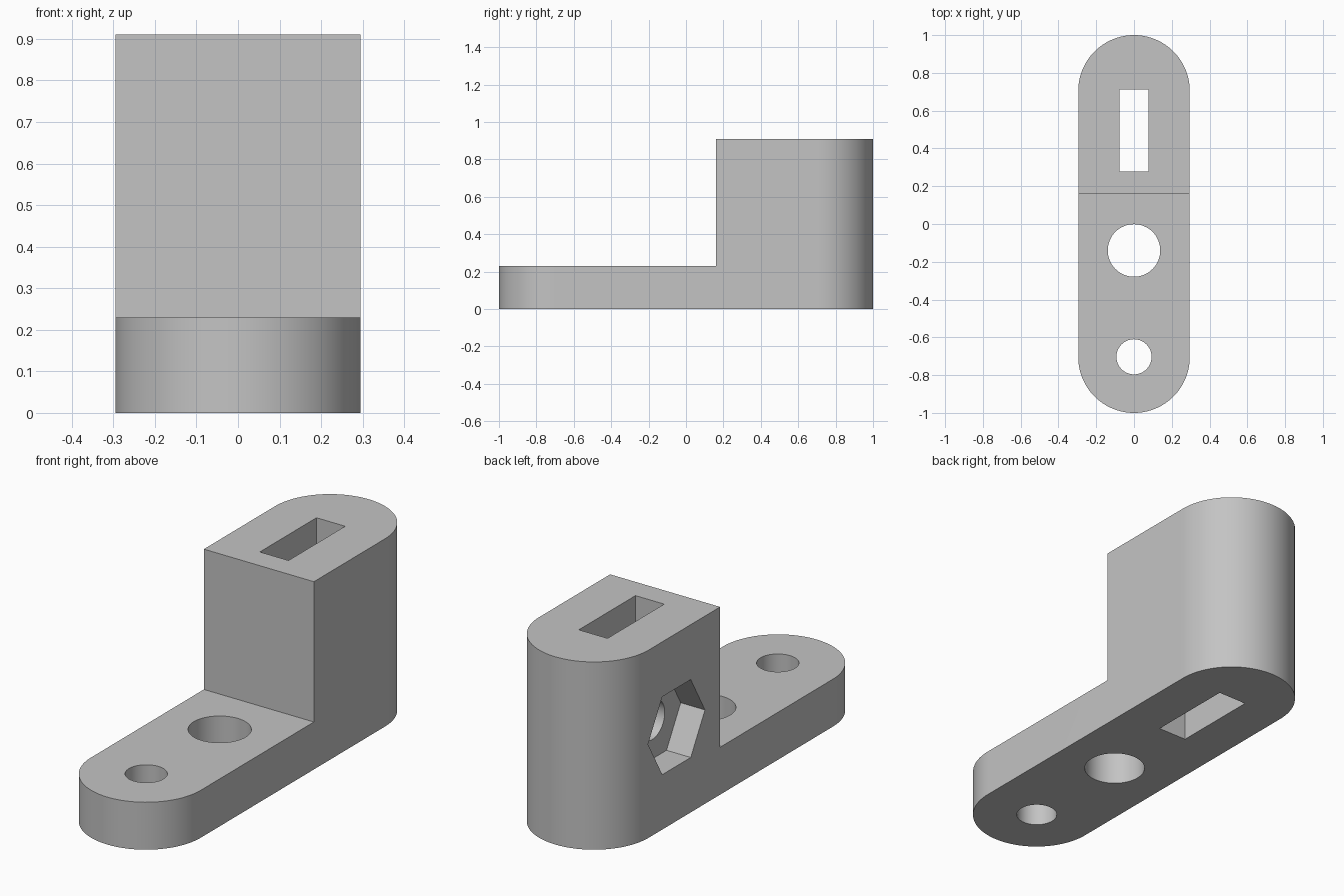
import bpy, bmesh, math
from mathutils import Matrix

if "Cube" in bpy.data.objects:
    bpy.data.objects.remove(bpy.data.objects["Cube"], do_unlink=True)

WIDTH_R = 0.295      # half width and end radius
HEIGHT, PLATE = 0.91, 0.23
STEP_Y = 0.16
SLOT_Y, MID_Z = 0.494, 0.455

grey = bpy.data.materials.new("plain grey")
grey.use_nodes = True
colour = (0.55, 0.55, 0.55, 1)
grey.diffuse_color = colour
grey.node_tree.nodes["Principled BSDF"].inputs["Base Color"].default_value = colour


def finish(name, bm):
    mesh = bpy.data.meshes.new(name)
    bmesh.ops.recalc_face_normals(bm, faces=bm.faces)
    bm.to_mesh(mesh)
    bm.free()
    mesh.materials.append(grey)
    obj = bpy.data.objects.new(name, mesh)
    bpy.context.collection.objects.link(obj)
    return obj


def box(name, x, y, z):
    """Box from three (low, high) ranges."""
    bm = bmesh.new()
    size = [b - a for a, b in (x, y, z)]
    mid = [(a + b) / 2 for a, b in (x, y, z)]
    bmesh.ops.create_cube(bm, size=1, matrix=Matrix.Translation(mid) @ Matrix.Diagonal((*size, 1)))
    return finish(name, bm)


def rod(name, centre, radius, depth, sides=64, turn=Matrix()):
    bm = bmesh.new()
    bmesh.ops.create_cone(bm, cap_ends=True, segments=sides, radius1=radius, radius2=radius,
                          depth=depth, matrix=Matrix.Translation(centre) @ turn)
    return finish(name, bm)


def cut(target, cutter):
    cutter.hide_render = True
    mod = target.modifiers.new("cut", "BOOLEAN")
    mod.operation, mod.solver, mod.object = "DIFFERENCE", "EXACT", cutter
    bpy.context.view_layer.objects.active = target
    bpy.ops.object.modifier_apply(modifier=mod.name)
    bpy.data.objects.remove(cutter, do_unlink=True)


# Round-ended body, extruded to full height
bm = bmesh.new()
steps = 48
outline = []
for end in (1, -1):
    for i in range(steps + 1):
        a = math.pi * i / steps
        outline.append(bm.verts.new((end * WIDTH_R * math.cos(a),
                                     end * (1 - WIDTH_R + WIDTH_R * math.sin(a)), 0)))
base = bm.faces.new(outline)
top = bmesh.ops.extrude_face_region(bm, geom=[base])
bmesh.ops.translate(bm, vec=(0, 0, HEIGHT),
                    verts=[v for v in top["geom"] if isinstance(v, bmesh.types.BMVert)])
body = finish("bracket_body", bm)

# Step down to the low front plate
cut(body, box("step_cutter", (-1, 1), (-2, STEP_Y), (PLATE, 2)))

# Two round holes through the plate
for y, radius in ((-0.14, 0.139), (-0.703, 0.093)):
    cut(body, rod("plate_hole_cutter", (0, y, 0), radius, 1))

# Rectangular slot through the tall block
cut(body, box("slot_cutter", (-0.077, 0.077), (SLOT_Y - 0.217, SLOT_Y + 0.217), (-1, 2)))

# Hexagonal side pocket with a round bore into the slot
sideways = Matrix.Rotation(math.pi / 2, 4, "Y")
pocket_depth = 0.13
cut(body, rod("hex_pocket_cutter", (-WIDTH_R, SLOT_Y, MID_Z), 0.218, 2 * pocket_depth, 6, sideways))
cut(body, rod("bore_cutter", (-0.14, SLOT_Y, MID_Z), 0.095, 0.2, 48, sideways))

# Smooth curved walls, crisp edges
bpy.ops.object.select_all(action="DESELECT")
body.select_set(True)
bpy.context.view_layer.objects.active = body
bpy.ops.object.shade_smooth_by_angle(angle=math.radians(30))
